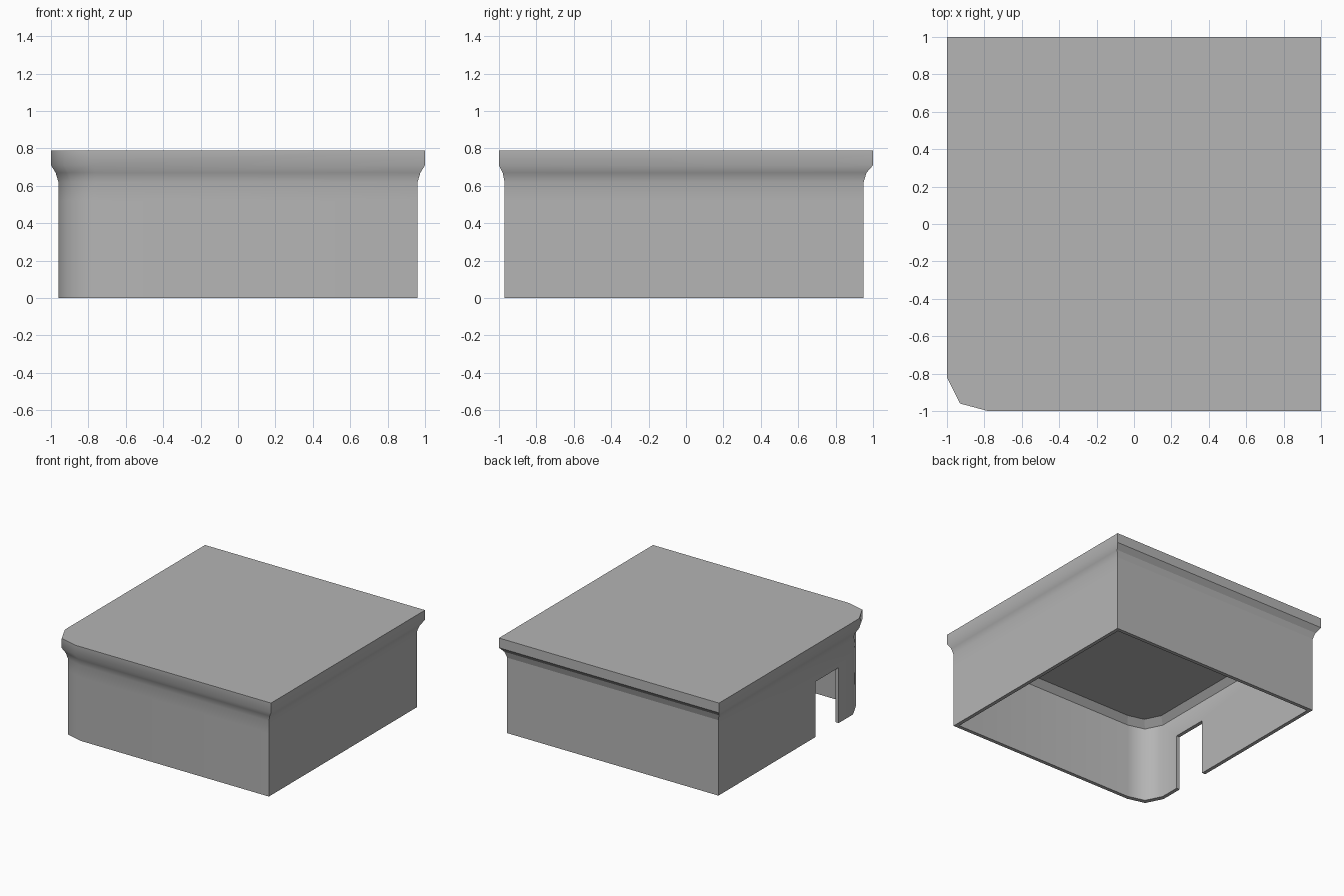
import bpy, bmesh

if "Cube" in bpy.data.objects:
    bpy.data.objects.remove(bpy.data.objects["Cube"])

# Plan outline: square with the front-left corner rounded off
OUTLINE = [(-1, 1), (-1, -0.82), (-0.93, -0.96), (-0.78, -1), (1, -1), (1, 1)]

# Wall section as (z, half width, front y, back y): outside going up, inside going up
OUTSIDE = [(0, .96, -.97, .95), (.52, .96, -.97, .95), (.62, .96, -.97, .95),
           (.67, .975, -.98, .965), (.71, 1, -1, 1), (.79, 1, -1, 1)]
INSIDE = [(0, .93, -.94, .92), (.62, .93, -.94, .92), (.67, .885, -.895, .875)]


def ring(bm, z, half, front, back):
    mid, size = (front + back) / 2, (back - front) / 2
    return [bm.verts.new((x * half, mid + y * size, z)) for x, y in OUTLINE]


# Hollow shell with flared rim, open at the bottom
bm = bmesh.new()
rings = [ring(bm, *row) for row in INSIDE[::-1] + OUTSIDE]
for a, b in zip(rings, rings[1:]):
    for i in range(len(a)):
        j = (i + 1) % len(a)
        bm.faces.new((a[i], a[j], b[j], b[i]))
bm.faces.new(rings[0])
bm.faces.new(rings[-1])
bmesh.ops.recalc_face_normals(bm, faces=bm.faces)
mesh = bpy.data.meshes.new("box_shell")
bm.to_mesh(mesh)
bm.free()
shell = bpy.data.objects.new("box_shell", mesh)
bpy.context.collection.objects.link(shell)

# Mid-grey finish
grey = bpy.data.materials.new("mid_grey")
grey.diffuse_color = (.46, .46, .46, 1)
grey.use_nodes = True
grey.node_tree.nodes["Principled BSDF"].inputs["Base Color"].default_value = grey.diffuse_color
mesh.materials.append(grey)

# Doorway notch in the left wall
bpy.ops.mesh.primitive_cube_add(size=1, location=(-.95, -.46, .2))
cutter = bpy.context.object
cutter.name = "doorway_cutter"
cutter.scale = (.2, .3, .51)
cutter.hide_render = True
cutter.data.materials.append(grey)
cut = shell.modifiers.new("doorway", 'BOOLEAN')
cut.operation = 'DIFFERENCE'
cut.solver = 'EXACT'
cut.object = cutter

bpy.ops.object.select_all(action='DESELECT')
shell.select_set(True)
bpy.context.view_layer.objects.active = shell
bpy.ops.object.modifier_apply(modifier=cut.name)
bpy.data.objects.remove(cutter)

# Smooth rim and rounded corner, crisp box edges
bpy.ops.object.shade_smooth_by_angle(angle=0.87)

# Flat shading on the back moulding and the inner ceiling with its sloped border
inner = [p for p in shell.data.polygons
         if p.center.z > .63 and (p.normal.z < -.4 and max(abs(p.center.x), abs(p.center.y)) < .93)]
back = [p for p in shell.data.polygons if p.normal.y > .5 and p.center.y > .9]
inner_verts = {v for p in inner for v in p.vertices}
for p in inner + back:
    p.use_smooth = False
# Crisp line where the sloped border meets the walls
for e in shell.data.edges:
    if all(v in inner_verts for v in e.vertices):
        e.use_edge_sharp = True
